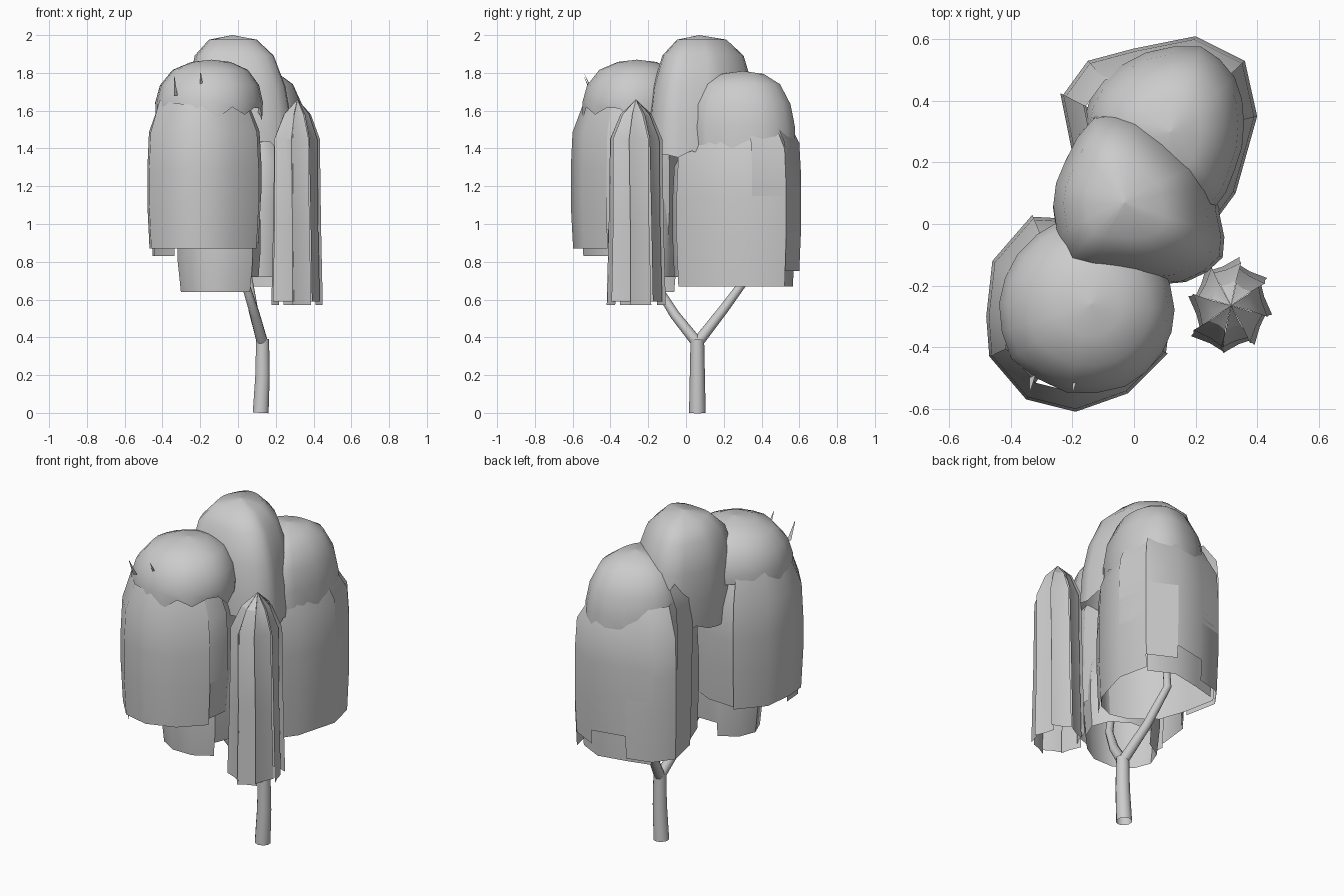
import bpy, math, random
from mathutils import Vector

random.seed(4)
if "Cube" in bpy.data.objects:
    bpy.data.objects.remove(bpy.data.objects["Cube"])

grey = bpy.data.materials.new("plain_grey")
grey.use_nodes = True
tone = (0.6, 0.6, 0.6, 1)
grey.diffuse_color = tone
grey.node_tree.nodes["Principled BSDF"].inputs["Base Color"].default_value = tone


def build(name, rows, closed=False, angle=40):
    """Skin rows of points that all have the same length."""
    n = len(rows[0])
    verts = [p for row in rows for p in row]
    faces = []
    for r in range(len(rows) - 1):
        for i in range(n if closed else n - 1):
            j = (i + 1) % n
            faces.append((r * n + i, (r + 1) * n + i, (r + 1) * n + j, r * n + j))
    mesh = bpy.data.meshes.new(name)
    mesh.from_pydata(verts, [], faces)
    mesh.materials.append(grey)
    ob = bpy.data.objects.new(name, mesh)
    bpy.context.collection.objects.link(ob)
    bpy.ops.object.select_all(action='DESELECT')
    ob.select_set(True)
    bpy.context.view_layer.objects.active = ob
    bpy.ops.object.shade_smooth_by_angle(angle=math.radians(angle))


def dome(name, outline, top, rim, peak, boxy=1.0):
    """Rounded crown over an outline, rising to a peak, with a ragged rim."""
    cx = sum(p[0] for p in outline) / len(outline)
    cy = sum(p[1] for p in outline) / len(outline)
    # Split every side so that the rim can zigzag
    pts = []
    for k, p in enumerate(outline):
        q = outline[(k + 1) % len(outline)]
        pts += [p, (cx + ((p[0] + q[0]) / 2 - cx) * 1.04, cy + ((p[1] + q[1]) / 2 - cy) * 1.04)]
    rows = []
    for f, r in ((1, 0), (.96, .36), (.82, .7), (.55, .92), (.25, 1), (0, .99)):
        r = r ** boxy
        mx, my = cx + (peak[0] - cx) * f, cy + (peak[1] - cy) * f
        row = []
        for px, py in pts:
            z = rim + (top - rim) * f + (random.uniform(-.06, .06) if f == 0 else 0)
            row.append((mx + (px - cx) * r, my + (py - cy) * r, z))
        rows.append(row)
    build(name, rows, True, 60)


def panel(name, outline, first, count, top, bottom, size=1.0, tuck=.84, taper=.97):
    """Hanging curtain following part of an outline, bent in at its upper edge."""
    n = len(outline)
    cx = sum(p[0] for p in outline) / n
    cy = sum(p[1] for p in outline) / n
    pts = [outline[(first + i) % n] for i in range(count + 1)]
    drop = top - bottom
    rows = []
    for f, s in ((0, tuck), (.2, .97), (.45, 1), (.7, 1), (1, taper)):
        rows.append([(cx + (px - cx) * s * size, cy + (py - cy) * s * size,
                      top - drop * f + (random.uniform(-.03, .02) if f == 0 else 0))
                     for px, py in pts])
    build(name, rows)


def limb(name, path):
    """Tapered round branch along points of (x, y, z, radius)."""
    rows = []
    for k, (x, y, z, r) in enumerate(path):
        lo, hi = path[max(k - 1, 0)], path[min(k + 1, len(path) - 1)]
        d = (Vector(hi[:3]) - Vector(lo[:3])).normalized()
        u = d.cross(Vector((1, 0, 0))).normalized()
        v = d.cross(u)
        rows.append([Vector((x, y, z)) + r * (u * math.cos(a) + v * math.sin(a))
                     for a in (math.tau * i / 10 for i in range(10))])
    build(name, rows, True)


# Trunk and its fork
limb("trunk", [(.12, .06, 0, .044), (.13, .06, .2, .04), (.13, .06, .39, .036)])
limb("front_branch", [(.13, .06, .37, .03), (.09, -.06, .52, .026),
                      (.04, -.16, .68, .022), (-.08, -.22, 1.2, .015)])
limb("back_branch", [(.13, .06, .37, .03), (.08, .2, .55, .026),
                     (.05, .34, .74, .022), (.08, .34, 1.2, .015)])

# Rounded crowns
dome("middle_crown", [(.29, -.11), (.28, .03), (.24, .18), (.04, .35), (-.11, .35),
                      (-.21, .2), (-.25, .05), (-.2, -.16), (-.03, -.19), (.17, -.19)],
     2.0, 1.4, (-.03, .07), .75)
dome("front_crown", [(.13, -.28), (.08, -.12), (-.06, 0), (-.24, .01), (-.38, -.1),
                     (-.44, -.26), (-.4, -.44), (-.22, -.55), (-.03, -.53), (.09, -.42)],
     1.87, 1.57, (-.14, -.26))
dome("back_crown", [(.36, .33), (.33, .48), (.22, .58), (.04, .56), (-.11, .46),
                    (-.16, .32), (-.06, .16), (.1, .04), (.26, .05), (.33, .18)],
     1.81, 1.42, (.12, .3), .85)

# Front foliage curtains
front = [(.13, -.27), (.11, -.42), (-.02, -.55), (-.19, -.61), (-.35, -.57),
         (-.47, -.43), (-.48, -.3), (-.46, -.12), (-.33, .03), (-.15, .02), (.06, -.08)]
for first, count, top, bottom, size in (
        (1, 4, 1.64, .87, 1), (4, 4, 1.64, .87, 1), (7, 3, 1.6, .88, .98),
        (9, 3, 1.6, .9, .97), (0, 2, 1.62, .97, .98), (4, 2, 1.6, .83, .94)):
    panel("front_curtain", front, first, count, top, bottom, size, .8, .96)

# Back foliage curtains
back = [(.4, .35), (.36, .53), (.2, .61), (0, .57), (-.15, .53), (-.23, .42),
        (-.19, .22), (-.13, .05), (0, -.06), (.12, -.09), (.22, -.05), (.33, .1)]
for first, count, top, bottom, size in (
        (10, 3, 1.54, .67, 1), (0, 2, 1.56, .75, 1), (1, 3, 1.58, .83, 1),
        (3, 3, 1.6, .7, 1), (5, 2, 1.5, .72, .97), (6, 3, 1.45, .72, .95),
        (8, 3, 1.45, .72, .95), (1, 3, 1.5, .67, .9), (5, 1, 1.7, 1.15, 1.03)):
    panel("back_curtain", back, first, count, top, bottom, size, .76)

# Shorter inner curtain showing below the front foliage
inner = [(-.1 + .22 * math.cos(a), -.22 + .18 * math.sin(a))
         for a in (math.tau * i / 10 for i in range(10))]
panel("inner_curtain", inner, 3, 6, 1.2, .64, taper=.92)
panel("inner_curtain", inner, 9, 4, 1.2, .72, taper=.95)

# Small drooping cluster of folded ribbons
for i in range(8):
    a = math.tau * (i + .2) / 8
    reach = random.uniform(.95, 1.12)
    low = .57 + (.02 if i % 2 else 0)
    rows = []
    for z, r, w in ((1.66, 0, .1), (1.58, .08, .38), (1.45, .135, .42),
                    (1.0, .14, .4), (low, .15, .42)):
        row = []
        for turn, k in ((-w, 1.08), (0, .88), (w, .94)):
            b = a + turn + (1.44 - z) * .08
            row.append((.315 + .88 * r * k * reach * math.cos(b),
                        -.265 + r * k * reach * math.sin(b), z))
        rows.append(row)
    build("cluster_ribbon", rows, angle=20)

# Loose leaf tips poking out of the crowns
for x, y, z in ((-.34, -.5, 1.74), (-.2, -.5, 1.76)):
    build("leaf_tip", [[(x, y, z - .06), (x + .02, y + .01, z - .06)],
                       [(x, y - .04, z + .04), (x + .004, y - .04, z + .04)]])
